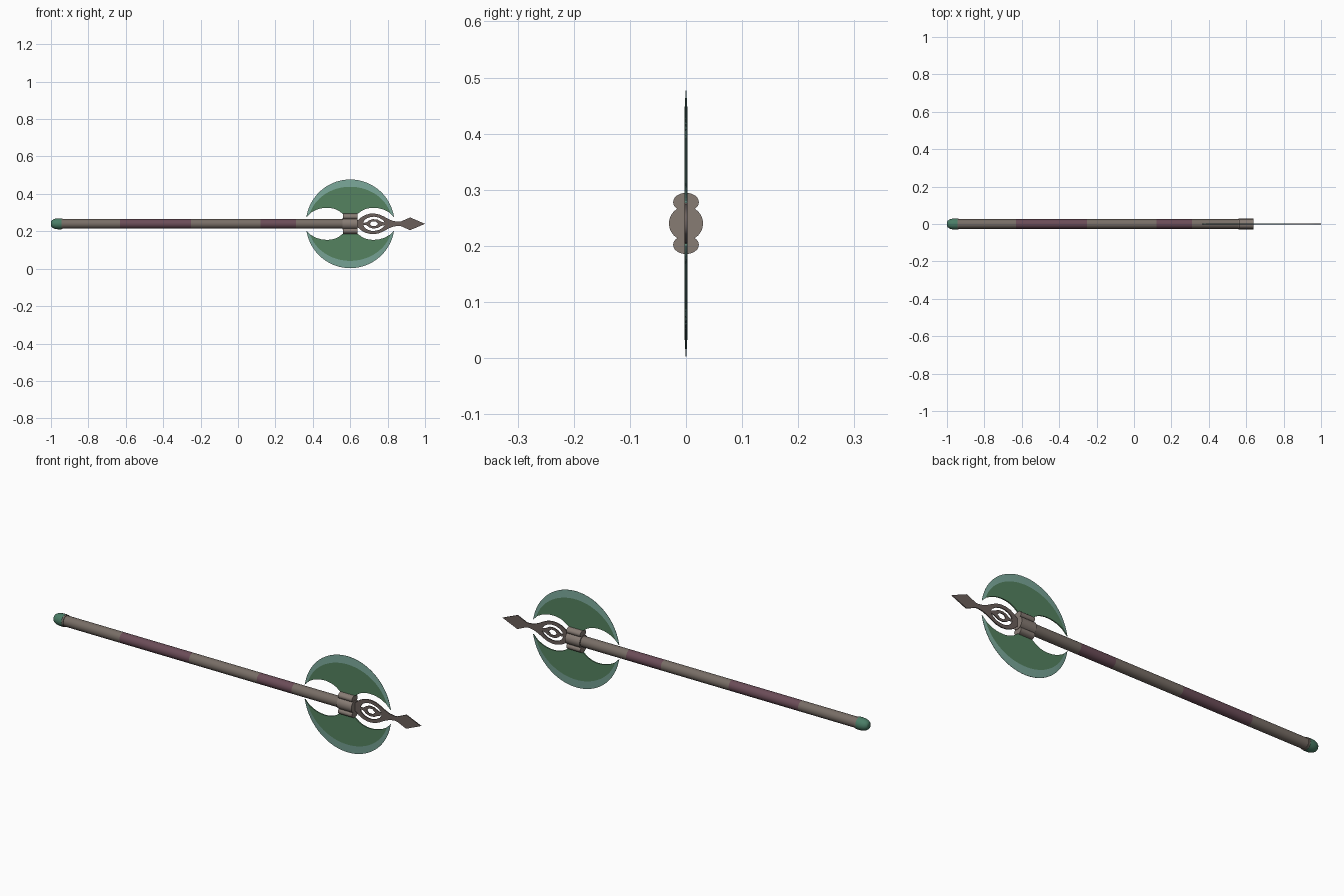
import bpy, bmesh, math

if "Cube" in bpy.data.objects:
    bpy.data.objects.remove(bpy.data.objects["Cube"])

ZC = 0.24      # height of the shaft axis
XB = 0.60      # centre of the axe head


def mat(name, rgb):
    m = bpy.data.materials.new(name)
    lin = [((c + 0.055) / 1.055) ** 2.4 for c in rgb]
    m.diffuse_color = (*lin, 1)
    m.use_nodes = True
    m.node_tree.nodes["Principled BSDF"].inputs["Base Color"].default_value = m.diffuse_color
    return m


GREY = mat("grey brown", (0.47, 0.43, 0.40))
WINE = mat("wine wrap", (0.42, 0.30, 0.345))
COLLAR = mat("collar metal", (0.53, 0.485, 0.455))
SPEAR = mat("spike metal", (0.42, 0.375, 0.355))
GREEN = mat("blade green", (0.33, 0.51, 0.375))
TEAL = mat("edge teal", (0.475, 0.65, 0.595))
CAP = mat("cap green", (0.29, 0.49, 0.40))


def finish(name, bm, mats, smooth=True):
    bmesh.ops.recalc_face_normals(bm, faces=bm.faces)
    me = bpy.data.meshes.new(name)
    bm.to_mesh(me)
    bm.free()
    for m in mats:
        me.materials.append(m)
    ob = bpy.data.objects.new(name, me)
    bpy.context.collection.objects.link(ob)
    if smooth:
        bpy.ops.object.select_all(action='DESELECT')
        ob.select_set(True)
        bpy.context.view_layer.objects.active = ob
        bpy.ops.object.shade_smooth_by_angle(angle=math.radians(35))
    return ob


def lathe(name, profile, mats, seg_mats=None, z=ZC, sy=1.0, sz=1.0, n=24):
    """Spin (x, radius) points about the x direction, capping both ends."""
    bm = bmesh.new()
    rings = [[bm.verts.new((x, sy * r * math.cos(2 * math.pi * k / n),
                            z + sz * r * math.sin(2 * math.pi * k / n)))
              for k in range(n)] for x, r in profile]
    for i, (a, b) in enumerate(zip(rings, rings[1:])):
        for k in range(n):
            f = bm.faces.new((a[k], a[(k + 1) % n], b[(k + 1) % n], b[k]))
            f.material_index = seg_mats[i] if seg_mats else 0
    bm.faces.new(rings[0])
    bm.faces.new(rings[-1])
    return finish(name, bm, mats)


# Shaft with alternating wraps
R = 0.0255
lathe("shaft", [(x, R) for x in (-0.95, -0.63, -0.25, 0.12, 0.31, 0.57)],
      [GREY, WINE], [0, 1, 0, 1, 0])

# Rounded pommel and its ring
lathe("pommel", [(-1.0, 0.012), (-0.996, 0.018), (-0.987, 0.024),
                 (-0.975, 0.028), (-0.96, 0.0295), (-0.945, 0.0295)], [CAP])
lathe("pommel_ring", [(-0.946, 0.0285), (-0.937, 0.0285)], [GREY])

# Collar: round sleeve with an oval clamp above and below
lathe("collar_sleeve", [(0.56, 0.0305), (0.64, 0.0305)], [COLLAR])
for name, s in (("upper_clamp", 1), ("lower_clamp", -1)):
    lathe(name, [(0.562, 1), (0.638, 1)], [COLLAR], z=ZC + s * 0.038,
          sy=0.023, sz=0.0165)

# Crescent blades
INNER = [(0, .036), (.035, .048), (.05, .062), (.07, .075), (.095, .083),
         (.12, .086), (.15, .084), (.18, .076), (.21, .060), (.234, .036)]


def inner_z(d):
    for (a, za), (b, zb) in zip(INNER, INNER[1:]):
        if d <= b:
            return za + (zb - za) * (d - a) / (b - a)
    return INNER[-1][1]


def blade(name, s):
    bm = bmesh.new()
    cols, n = [], 48
    for i in range(n + 1):
        dx = 0.234 * math.sin(math.pi * (i / n - 0.5))
        d = abs(dx)
        zo = math.sqrt(0.237 ** 2 - d * d)
        zi = min(inner_z(d), zo - 0.0008)
        zm = 0.198 * math.sqrt(max(0, 1 - (d / 0.225) ** 2))
        zm = min(max(zm, zi + 0.0003), zo - 0.0003)
        t = 0.0028
        pts = [(-t, zi), (-t, zm), (-0.0006, zo),
               (0.0006, zo), (t, zm), (t, zi)]
        cols.append([bm.verts.new((XB + dx, y, ZC + s * z)) for y, z in pts])
    for a, b in zip(cols, cols[1:]):
        for k in range(6):
            j = (k + 1) % 6
            f = bm.faces.new((a[k], b[k], b[j], a[j]))
            f.material_index = 1 if k in (1, 2, 3) else 0
    bm.faces.new(cols[0])
    bm.faces.new(cols[-1])
    finish(name, bm, [GREEN, TEAL], smooth=False)


blade("upper_blade", 1)
blade("lower_blade", -1)


# Flat openwork spike: outlines are half profiles mirrored about the axis
def mirrored(half):
    return half + [(x, -z) for x, z in reversed(half) if z > 0]


def plate(name, outlines, thick):
    cu = bpy.data.curves.new(name, 'CURVE')
    cu.dimensions = '2D'
    cu.fill_mode = 'BOTH'
    cu.extrude = thick
    for pts in outlines:
        sp = cu.splines.new('POLY')
        sp.points.add(len(pts) - 1)
        for p, (x, z) in zip(sp.points, pts):
            p.co = (x, z, 0, 1)
        sp.use_cyclic_u = True
    ob = bpy.data.objects.new(name, cu)
    ob.location.z = ZC
    ob.rotation_euler.x = math.pi / 2
    bpy.context.collection.objects.link(ob)
    cu.materials.append(SPEAR)
    bpy.ops.object.select_all(action='DESELECT')
    ob.select_set(True)
    bpy.context.view_layer.objects.active = ob
    bpy.ops.object.convert(target='MESH')


outer = mirrored([(.63, .016), (.645, .022), (.66, .036), (.68, .047),
                  (.705, .054), (.73, .055), (.755, .050), (.78, .039),
                  (.805, .025), (.83, .015), (.855, .011), (.87, .012),
                  (.92, .034), (1.0, 0)])
hole = mirrored([(.668, 0), (.675, .018), (.69, .030), (.71, .037),
                 (.73, .038), (.755, .032), (.775, .020), (.79, 0)])
plate("spike", [outer, hole], 0.0025)

# Inner leaf with a small eye, held by a stem
leaf = mirrored([(.66, .005), (.685, .006), (.70, .018), (.72, .025),
                 (.745, .023), (.765, .012), (.795, .003)])
eye = mirrored([(.705, 0), (.715, .012), (.735, .013), (.75, 0)])
plate("spike_inner_leaf", [leaf, eye], 0.002)
